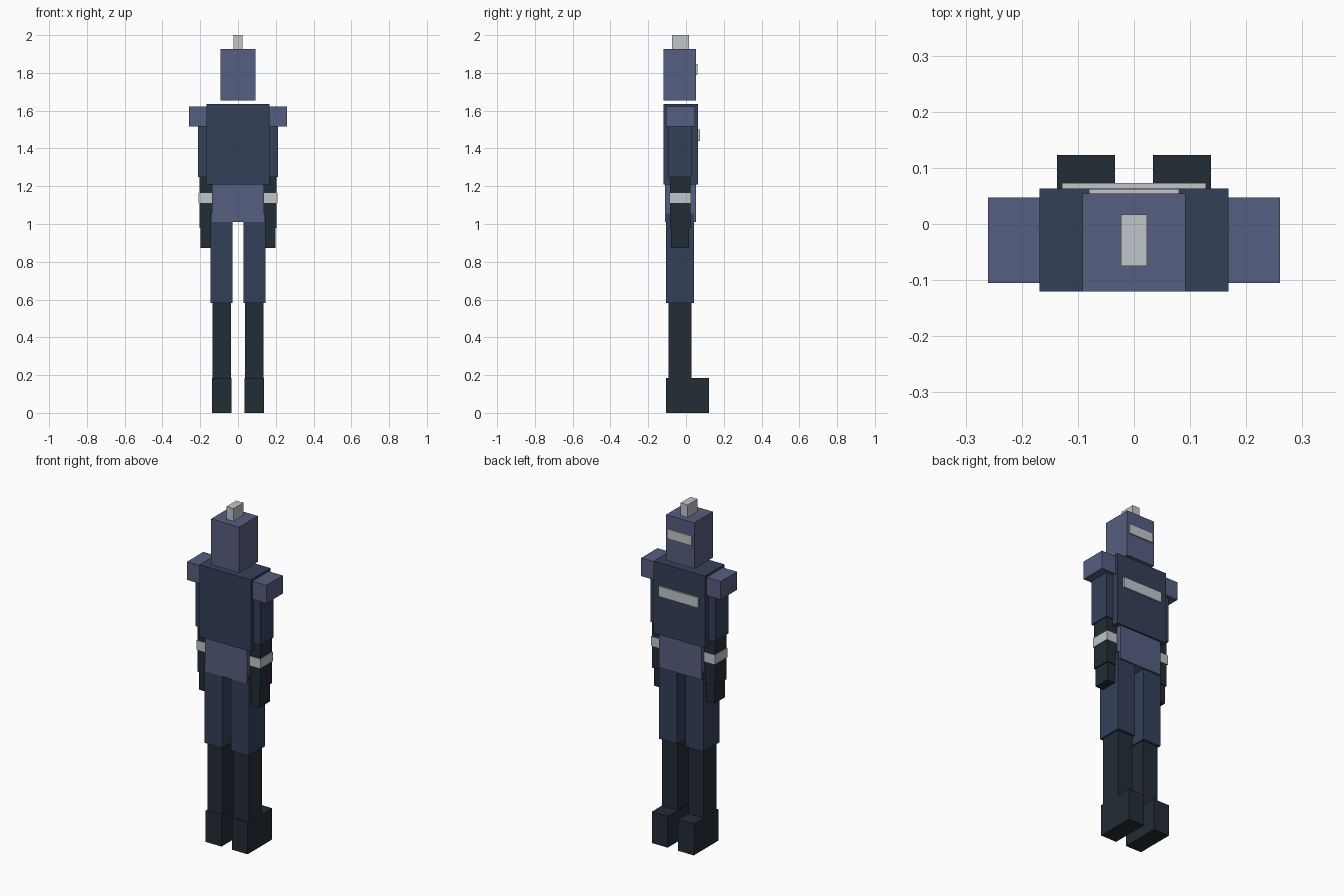
import bpy
import bmesh
from mathutils import Vector

if "Cube" in bpy.data.objects:
    bpy.data.objects.remove(bpy.data.objects["Cube"])


def material(name, rgb):
    m = bpy.data.materials.new(name)
    m.diffuse_color = (*rgb, 1.0)
    m.use_nodes = True
    m.node_tree.nodes["Principled BSDF"].inputs["Base Color"].default_value = m.diffuse_color
    return m


slate = material("slate_blue", (0.093, 0.112, 0.214))
navy = material("navy", (0.034, 0.051, 0.102))
dark = material("dark_teal", (0.016, 0.026, 0.036))
silver = material("silver", (0.533, 0.565, 0.591))


def box(name, mat, x, y, z):
    """Box from (min, max) ranges on each axis."""
    lo, hi = Vector((x[0], y[0], z[0])), Vector((x[1], y[1], z[1]))
    centre, size = (lo + hi) / 2, hi - lo
    bm = bmesh.new()
    bmesh.ops.create_cube(bm, size=1.0)
    bmesh.ops.scale(bm, vec=size, verts=bm.verts)
    mesh = bpy.data.meshes.new(name)
    bm.to_mesh(mesh)
    bm.free()
    mesh.materials.append(mat)
    ob = bpy.data.objects.new(name, mesh)
    ob.location = centre
    bpy.context.collection.objects.link(ob)


def centred(name, mat, half, y, z):
    box(name, mat, (-half, half), y, z)


def pair(name, mat, x, y, z):
    box(name + "_right", mat, x, y, z)
    box(name + "_left", mat, (-x[1], -x[0]), y, z)


# Head, crest and visor
centred("head", slate, 0.092, (-0.12, 0.054), (1.655, 1.926))
centred("crest", silver, 0.023, (-0.075, 0.017), (1.92, 2.0))
centred("visor", silver, 0.08, (0.045, 0.062), (1.79, 1.847))

# Body
centred("torso", navy, 0.168, (-0.12, 0.063), (1.21, 1.635))
centred("chest_bar", silver, 0.128, (0.055, 0.073), (1.44, 1.50))
centred("pelvis", slate, 0.138, (-0.111, 0.053), (1.01, 1.215))

# Arms
pair("shoulder", slate, (0.165, 0.26), (-0.105, 0.047), (1.515, 1.622))
pair("upper_arm", navy, (0.12, 0.213), (-0.094, 0.028), (1.25, 1.60))
pair("forearm", dark, (0.128, 0.205), (-0.085, 0.023), (0.98, 1.255))
pair("cuff", silver, (0.123, 0.21), (-0.088, 0.027), (1.11, 1.165))
pair("hand", dark, (0.134, 0.198), (-0.08, 0.017), (0.873, 0.985))

# Legs
pair("thigh", navy, (0.028, 0.145), (-0.106, 0.043), (0.583, 1.055))
pair("shin", dark, (0.036, 0.136), (-0.092, 0.03), (0.18, 0.59))
pair("foot", dark, (0.034, 0.137), (-0.106, 0.123), (0.0, 0.185))
